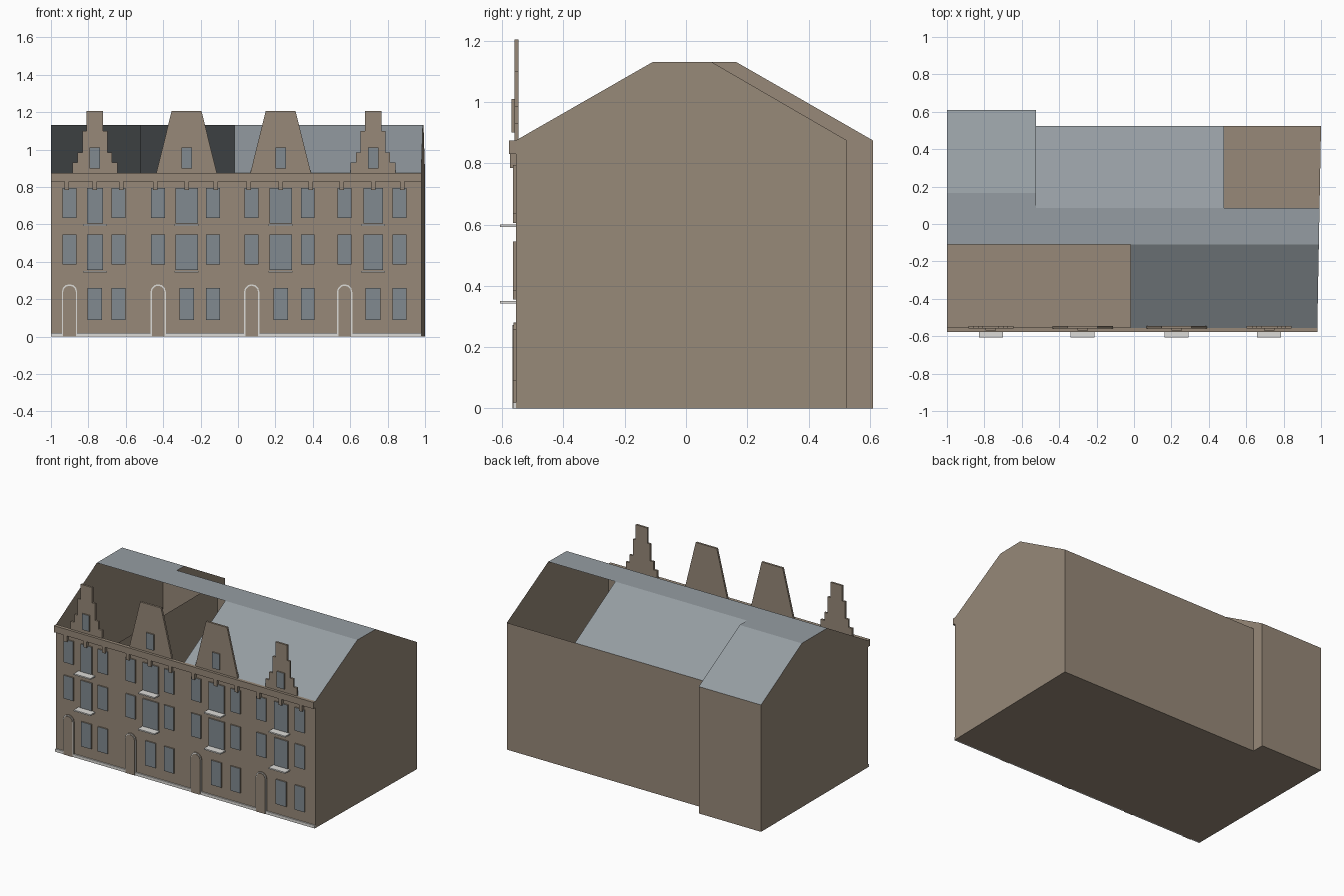
import bpy, bmesh, math
from mathutils import Vector

cube = bpy.data.objects.get("Cube")
if cube:
    bpy.data.objects.remove(cube, do_unlink=True)


def material(name, rgb):
    m = bpy.data.materials.new(name)
    m.use_nodes = True
    m.diffuse_color = (*rgb, 1)
    m.node_tree.nodes["Principled BSDF"].inputs["Base Color"].default_value = (*rgb, 1)
    return m


BRICK = material("brown brick", (0.31, 0.25, 0.19))
SLATE = material("grey slate", (0.30, 0.335, 0.36))
GLASS = material("window glass", (0.22, 0.255, 0.28))
STONE = material("pale stone", (0.72, 0.71, 0.68))

FRONT, EAVE, RIDGE = -0.555, 0.875, 1.13


def finish(name, bm, mats):
    mesh = bpy.data.meshes.new(name)
    bm.to_mesh(mesh)
    bm.free()
    for m in mats:
        mesh.materials.append(m)
    ob = bpy.data.objects.new(name, mesh)
    bpy.context.collection.objects.link(ob)
    return ob


def plate(name, outline, y0, y1, mats):
    """Extrude an x-z outline from y0 (front) to y1; a second material goes on the front face."""
    bm = bmesh.new()
    face = bm.faces.new([bm.verts.new((x, y1, z)) for x, z in outline])
    out = bmesh.ops.extrude_face_region(bm, geom=[face])
    moved = [v for v in out["geom"] if isinstance(v, bmesh.types.BMVert)]
    bmesh.ops.translate(bm, verts=moved, vec=(0, y0 - y1, 0))
    bmesh.ops.recalc_face_normals(bm, faces=bm.faces[:])
    for f in bm.faces:
        if f.normal.y < -0.9:
            f.material_index = len(mats) - 1
    return finish(name, bm, mats)


def rect(x0, x1, z0, z1):
    return [(x0, z0), (x1, z0), (x1, z1), (x0, z1)]


def arch(cx, half, z0, z1):
    spring = z1 - half
    steps = [math.pi * i / 6 for i in range(7)]
    return [(cx - half, z0), (cx + half, z0)] + [
        (cx + half * math.cos(a), spring + half * math.sin(a)) for a in steps]


def mirrored(cx, right):
    return [(cx + x, z) for x, z in right] + [(cx - x, z) for x, z in reversed(right)]


# Building shell: one cross-section per bay, with some roof slopes left open
def section(ridge_back, back):
    return [(FRONT, 0), (FRONT, EAVE), (-0.11, RIDGE), (ridge_back, RIDGE), (back, EAVE), (back, 0)]


deep, shallow = section(0.165, 0.61), section(0.085, 0.525)
bays = [(-1, -0.525, deep, {1}), (-0.525, -0.02, shallow, {1}),
        (-0.02, 0.48, shallow, set()), (0.48, 1, shallow, {3})]
walls, roof = bmesh.new(), bmesh.new()


def add_face(bm, points):
    bm.faces.new([bm.verts.new(p) for p in points])


for x0, x1, prof, openings in bays:
    for i, (a, b) in enumerate(zip(prof, prof[1:] + prof[:1])):
        if i not in openings:
            add_face(roof if i in (1, 2, 3) else walls, [(x0, *a), (x1, *a), (x1, *b), (x0, *b)])

# End walls, the step between the two depths, and the inner party wall
add_face(walls, [(-1, *p) for p in deep])
add_face(walls, [(1, *p) for p in reversed(shallow)])
step = deep[3:] + shallow[:2:-1]
add_face(walls, [(-0.525, *p) for p in reversed(step)])
inner = [(FRONT, 0), (FRONT, EAVE), (0.525, EAVE), (0.525, 0)]
add_face(walls, [(-0.525, *p) for p in reversed(inner)])

for name, bm, mat in (("walls", walls, BRICK), ("roof", roof, SLATE)):
    bmesh.ops.remove_doubles(bm, verts=bm.verts[:], dist=0.0005)
    for v in bm.verts:  # the right end runs slightly askew
        if v.co.x > 0.99:
            v.co.x -= 0.02 * (0.525 - v.co.y) / 1.08
    finish(name, bm, [mat])

# Cornice along the eave
plate("cornice", rect(-1, 0.98, 0.83, EAVE), -0.578, FRONT + 0.002, [BRICK])

stepped = [(0.12, EAVE), (0.12, 0.93), (0.092, 0.93), (0.092, 0.985),
           (0.066, 0.985), (0.066, 1.1), (0.044, 1.1), (0.044, 1.205)]
tapered = [(0.162, EAVE), (0.08, 1.205)]


def window(name, cx, half, z0, z1, front):
    plate(name, rect(cx - half, cx + half, z0, z1), front - 0.009, front + 0.002, [BRICK, GLASS])


# Four house fronts: centre, side window offset, centre window half width, gable
houses = [(-0.765, 0.136, 0.042, stepped), (-0.275, 0.152, 0.06, tapered),
          (0.228, 0.155, 0.06, tapered), (0.722, 0.152, 0.052, stepped)]
edge = -1
for n, (cx, side, half, gable) in enumerate(houses, 1):
    tag = f"_{n}"
    left, right = cx - side, cx + side - 0.01

    # Gable with its small window
    plate("gable" + tag, mirrored(cx, gable), -0.56, -0.546, [BRICK])
    window("gable_window" + tag, cx, 0.028, 0.9, 1.01, -0.56)

    # Upper floors with a balcony under each middle window
    for floor, z in (("first", 0.385), ("second", 0.635)):
        top = z + 0.16
        window(f"{floor}_left_window" + tag, left, 0.037, z, top, FRONT)
        window(f"{floor}_right_window" + tag, right, 0.037, z, top, FRONT)
        window(f"{floor}_middle_window" + tag, cx, half, z - 0.03, top, FRONT)
        plate(f"{floor}_balcony" + tag, rect(cx - 0.064, cx + 0.064, z - 0.043, z - 0.034),
              -0.607, FRONT, [STONE])

    # Ground floor windows and arched door
    window("ground_middle_window" + tag, cx, 0.039, 0.09, 0.26, FRONT)
    window("ground_right_window" + tag, right, 0.037, 0.09, 0.26, FRONT)
    plate("door_surround" + tag, arch(left, 0.041, 0, 0.28), FRONT - 0.008, FRONT + 0.001, [BRICK, STONE])
    plate("door" + tag, arch(left, 0.034, 0, 0.272), FRONT - 0.012, FRONT, [BRICK])

    # Plinth up to the door
    plate("plinth" + tag, rect(edge, left - 0.041, 0, 0.02), FRONT - 0.009, FRONT, [STONE])
    edge = left + 0.041

    # Brackets under the cornice
    for k, bx in enumerate((left - 0.015, cx, right + 0.015)):
        plate(f"bracket{tag}_{k}", rect(bx - 0.012, bx + 0.012, 0.785, 0.832),
              -0.574, FRONT, [BRICK])

plate("plinth_end", rect(edge, 0.98, 0, 0.02), FRONT - 0.009, FRONT, [STONE])
